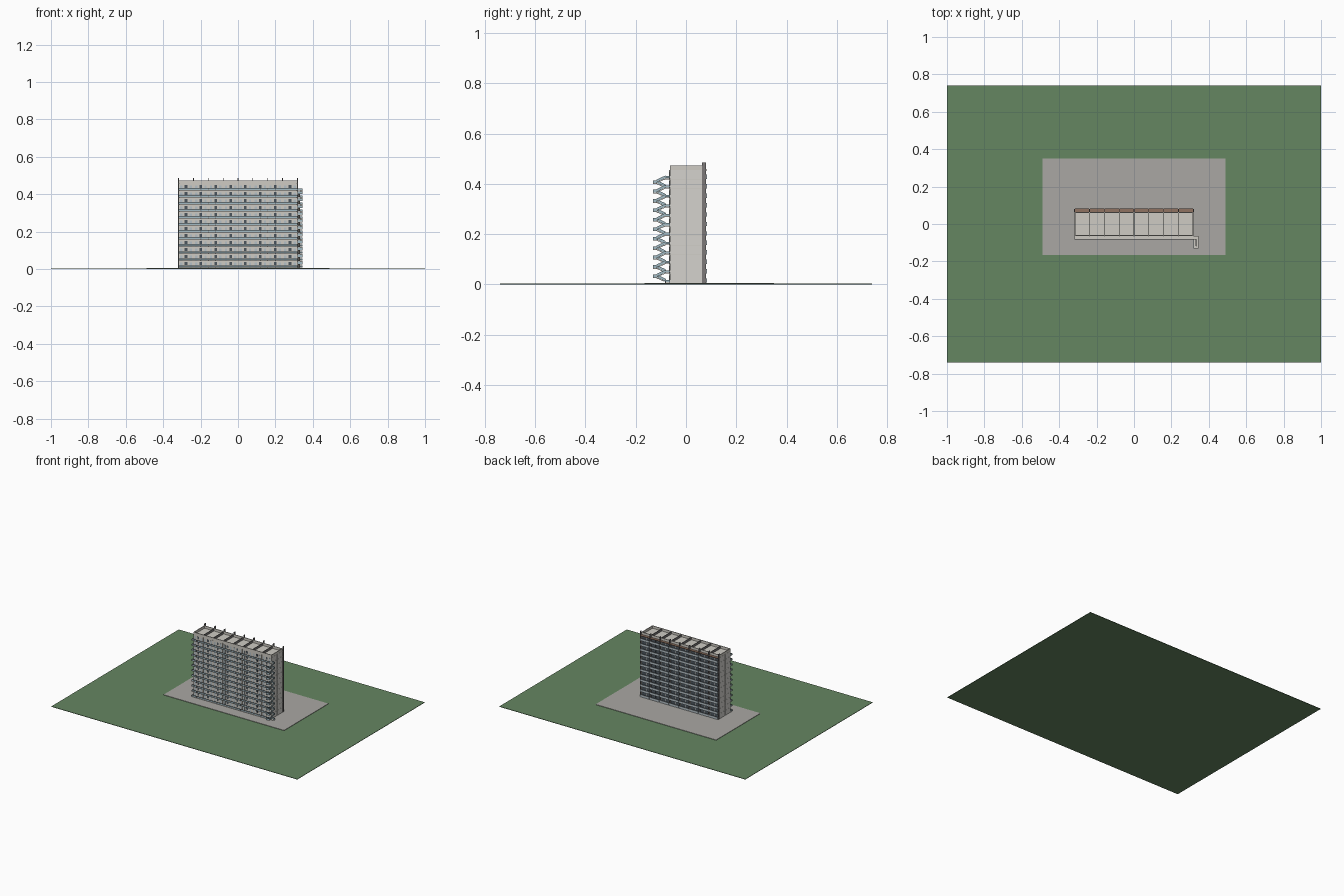
import bpy, bmesh
from mathutils import Matrix, Vector

if "Cube" in bpy.data.objects:
    bpy.data.objects.remove(bpy.data.objects["Cube"])

FLOORS, BAYS = 12, 8
Z0, FH = 0.006, 0.0375          # ground floor level, storey height
HX, HY = 0.318, 0.064           # half size of the slab block
BW = 2 * HX / BAYS
GY = -0.082                     # front edge of access gallery
SX0, SX1 = 0.319, 0.346         # stair width range
SY = -0.131                     # outer edge of stair
levels = [Z0 + i * FH for i in range(FLOORS)]
bays = [-HX + (i + 0.5) * BW for i in range(BAYS)]
joints = [-HX + i * BW for i in range(BAYS + 1)]


def mat(name, c):
    m = bpy.data.materials.new(name)
    m.diffuse_color = (*c, 1)
    m.use_nodes = True
    m.node_tree.nodes["Principled BSDF"].inputs["Base Color"].default_value = m.diffuse_color
    return m


GRASS = mat("grass", (0.13, 0.24, 0.12))
PAVING = mat("paving", (0.40, 0.39, 0.37))
CONCRETE = mat("concrete", (0.62, 0.60, 0.55))
PALE = mat("pale_panel", (0.66, 0.65, 0.61))
DARK = mat("dark_concrete", (0.20, 0.19, 0.19))
BLUE = mat("blue_glass", (0.36, 0.50, 0.56))
PANEL = mat("balcony_panel", (0.46, 0.53, 0.57))
WINDOW = mat("window_glass", (0.07, 0.09, 0.11))
BROWN = mat("brown", (0.28, 0.17, 0.12))


def finish(name, bm, material):
    bmesh.ops.recalc_face_normals(bm, faces=bm.faces)
    me = bpy.data.meshes.new(name)
    bm.to_mesh(me)
    bm.free()
    me.materials.append(material)
    ob = bpy.data.objects.new(name, me)
    bpy.context.collection.objects.link(ob)
    return ob


def boxes(name, material, items):
    """One object from a list of (x0, x1, y0, y1, z0, z1) boxes."""
    bm = bmesh.new()
    for x0, x1, y0, y1, z0, z1 in items:
        m = Matrix.Translation(((x0 + x1) / 2, (y0 + y1) / 2, (z0 + z1) / 2))
        m = m @ Matrix.Diagonal((x1 - x0, y1 - y0, z1 - z0, 1))
        bmesh.ops.create_cube(bm, size=1, matrix=m)
    return finish(name, bm, material)


def prisms(name, material, items):
    """One object from (yz outline, x0, x1) extrusions."""
    bm = bmesh.new()
    for pts, x0, x1 in items:
        f = bm.faces.new([bm.verts.new((x0, y, z)) for y, z in pts])
        r = bmesh.ops.extrude_face_region(bm, geom=[f])
        vs = [v for v in r["geom"] if isinstance(v, bmesh.types.BMVert)]
        bmesh.ops.translate(bm, verts=vs, vec=Vector((x1 - x0, 0, 0)))
    return finish(name, bm, material)


# Site
boxes("lawn", GRASS, [(-1, 1, -0.74, 0.74, 0, 0.003)])
boxes("paved_court", PAVING, [(-0.49, 0.49, -0.165, 0.35, 0.003, Z0)])

# Main block, with sunken roof and cross walls
ROOF, TOP = Z0 + FLOORS * FH, 0.474
boxes("block_core", CONCRETE, [(-HX + .002, HX - .002, -HY, HY, Z0, ROOF)])
boxes("roof_parapet", CONCRETE,
      [(-HX, HX, -HY, -HY + .005, ROOF, TOP), (-HX, HX, HY - .005, HY, ROOF, TOP),
       (-HX, -HX + .005, -HY + .005, HY - .005, ROOF, TOP),
       (HX - .005, HX, -HY + .005, HY - .005, ROOF, TOP)])
boxes("roof_cross_walls", DARK,
      [(x - .0015, x + .0015, -HY + .005, HY - .005, ROOF, TOP - .001) for x in joints[1:-1]])

# End wall panels, two per storey with open joints
boxes("end_wall_panels", PALE,
      [(min(s * (HX - .002), s * (HX + .0005)), max(s * (HX - .002), s * (HX + .0005)),
        y, y + HY - .001, z + .0004, z + FH - .0004)
       for s in (-1, 1) for y in (-HY, .001) for z in levels])

# Front doors and windows
boxes("front_windows", WINDOW,
      [(x - .007, x + .007, -HY - .001, -HY + .001, z + .014, z + .030) for x in bays for z in levels])
boxes("front_doors", PANEL,
      [(x + s * .025 - .006, x + s * .025 + .006, -HY - .001, -HY + .001, z + .001, z + .029)
       for x in bays for z in levels for s in (-1, 1)])
boxes("front_piers", CONCRETE,
      [(x - .0015, x + .0015, -HY - .003, -HY, Z0, ROOF) for x in joints[1:-1]])

# Access galleries, reaching across to the stair
boxes("gallery_slabs", CONCRETE, [(-HX, SX1, GY, -HY, z, z + .003) for z in levels])
boxes("gallery_balustrades", BLUE,
      [(-HX, HX, GY, GY + .001, z + .004, z + .0125) for z in levels] +
      [(-HX, -HX + .001, GY + .001, -HY, z + .004, z + .0125) for z in levels] +
      [(SX1 - .001, SX1, GY, -HY, z + .004, z + .0125) for z in levels] +
      [(HX, SX1 - .001, -HY - .001, -HY, z + .004, z + .0125) for z in levels])
boxes("gallery_handrails", DARK,
      [(-HX, HX, GY - .0005, GY + .0015, z + .0125, z + .0138) for z in levels])
boxes("gallery_posts", DARK,
      [(x - .0006, x + .0006, GY - .0006, GY, z, z + .0125) for x in joints + bays for z in levels])

# Dog-leg stair: two stepped flights per storey
LY, N, H = -0.117, 6, FH / 2     # landing edge, steps per flight, flight rise
MID = (SX0 + SX1) / 2
flights, rails, landings, guards = [], [], [], []


def flight(z, ya, yb, x0, x1, xr):
    d = (yb - ya) / N
    pts = [(ya, z)]
    for i in range(N):
        pts += [(ya + i * d, z + (i + 1) * H / N), (ya + (i + 1) * d, z + (i + 1) * H / N)]
    pts += [(yb, z + H - .003)]
    flights.append((pts, x0, x1))
    rails.append(([(ya, z + .003), (yb, z + H + .001), (yb, z + H + .012), (ya, z + .014)], xr, xr + .001))


for z in levels[:-1]:
    m = z + H
    flight(z + .003, GY, LY, SX0, MID - .001, SX0)
    flight(m + .003, LY, GY, MID + .001, SX1, SX1 - .001)
    rails.append(([(GY, z + .006), (LY, m + .004), (LY, m + .015), (GY, z + .017)], MID - .002, MID - .001))
    landings.append((SX0, SX1, SY, LY, m, m + .003))
    guards += [(SX0, SX1, SY, SY + .001, m + .003, m + .0145),
               (SX0, SX0 + .001, SY + .001, LY, m + .003, m + .0145),
               (SX1 - .001, SX1, SY + .001, LY, m + .003, m + .0145)]
prisms("stair_flights", CONCRETE, flights)
prisms("stair_balustrades", BLUE, rails)
boxes("stair_landings", CONCRETE, landings)
boxes("landing_guards", BLUE, guards)

# Rear balconies between tall fins
BY = 0.080
boxes("rear_fins", DARK, [(x - .002, x + .002, HY, BY, Z0, 0.486) for x in joints])
hb = BW / 2 - .002
boxes("balcony_slabs", CONCRETE, [(x - hb, x + hb, HY, BY, z, z + .003) for x in bays for z in levels])
boxes("balcony_fronts", PANEL,
      [(x - hb, x + hb, BY, BY + .004, z + .001, z + .018) for x in bays for z in levels])
boxes("balcony_windows", WINDOW,
      [(x + s * .0185 - .0165, x + s * .0185 + .0165, HY, HY + .001, z + .005, z + .034)
       for x in bays for z in levels for s in (-1, 1)])
boxes("balcony_canopies", BROWN, [(x - hb, x + hb, HY, BY + .004, ROOF - .002, ROOF + .001) for x in bays])
